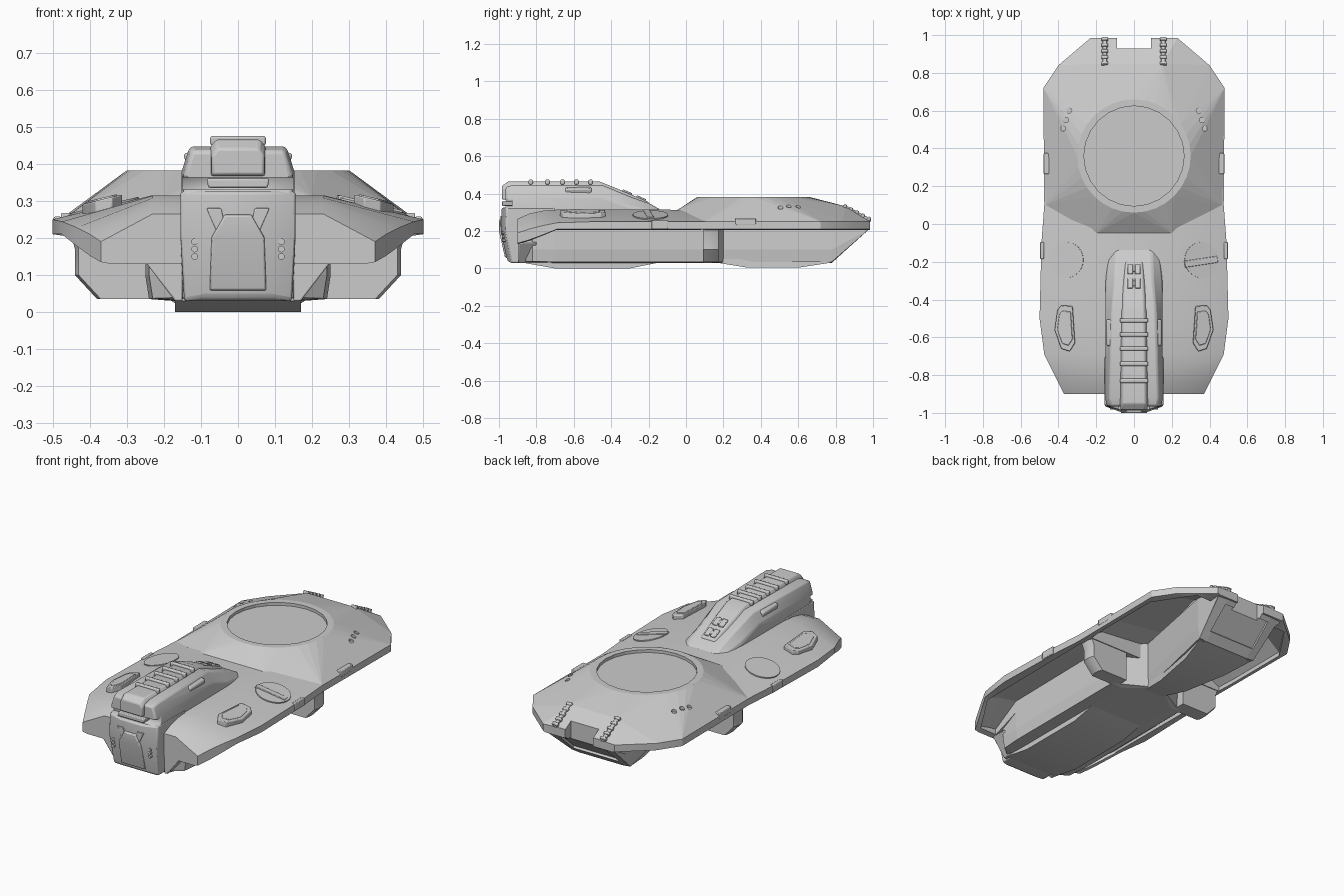
import bpy, bmesh, math

cube = bpy.data.objects.get("Cube")
if cube:
    bpy.data.objects.remove(cube)

grey = bpy.data.materials.new("hull_grey")
grey.use_nodes = True
grey.diffuse_color = (0.6, 0.6, 0.6, 1)
grey.node_tree.nodes["Principled BSDF"].inputs["Base Color"].default_value = (0.6, 0.6, 0.6, 1)
SIDES = ((1, "left"), (-1, "right"))


def finish(name, bm, bevel=0, angle=30):
    """Make the object; an angle of zero keeps it flat for clean cuts."""
    bmesh.ops.recalc_face_normals(bm, faces=bm.faces)
    me = bpy.data.meshes.new(name)
    bm.to_mesh(me)
    bm.free()
    me.materials.append(grey)
    ob = bpy.data.objects.new(name, me)
    bpy.context.collection.objects.link(ob)
    if angle:
        bpy.ops.object.select_all(action="DESELECT")
        ob.select_set(True)
        bpy.context.view_layer.objects.active = ob
        bpy.ops.object.shade_smooth_by_angle(angle=math.radians(angle))
    if bevel:
        m = ob.modifiers.new("soft_edges", "BEVEL")
        m.width, m.segments, m.limit_method = bevel, 2, "ANGLE"
    return ob


def loft(name, sections, mirror=True, **kw):
    """Skin (y, [(x, z)...]) cross-sections; half profiles are mirrored."""
    bm = bmesh.new()
    rings = []
    for y, pts in sections:
        ring = list(pts) + ([(-x, z) for x, z in reversed(pts) if x > 0] if mirror else [])
        rings.append([bm.verts.new((x, y, z)) for x, z in ring])
    n = len(rings[0])
    for a, b in zip(rings, rings[1:]):
        for i in range(n):
            j = (i + 1) % n
            bm.faces.new((a[i], a[j], b[j], b[i]))
    bm.faces.new(rings[0])
    bm.faces.new(rings[-1][::-1])
    return finish(name, bm, **kw)


def wrap(name, pts, mirror=False, **kw):
    """Convex solid around a few points."""
    bm = bmesh.new()
    for x, y, z in pts:
        bm.verts.new((x, y, z))
        if mirror:
            bm.verts.new((-x, y, z))
    bmesh.ops.convex_hull(bm, input=bm.verts)
    bmesh.ops.delete(bm, geom=[v for v in bm.verts if not v.link_faces], context="VERTS")
    bmesh.ops.dissolve_limit(bm, angle_limit=0.01, verts=bm.verts, edges=bm.edges)
    return finish(name, bm, **kw)


def box(name, centre, size, rot=(0, 0, 0), bevel=0.004, angle=30):
    bm = bmesh.new()
    bmesh.ops.create_cube(bm, size=1)
    bmesh.ops.scale(bm, vec=size, verts=bm.verts)
    ob = finish(name, bm, bevel, angle)
    ob.location, ob.rotation_euler = centre, rot
    return ob


def disc(name, centre, r, h, rot=(0, 0, 0), n=24, angle=30):
    bm = bmesh.new()
    bmesh.ops.create_cone(bm, cap_ends=True, segments=n, radius1=r, radius2=r, depth=h)
    ob = finish(name, bm, 0, angle)
    ob.location, ob.rotation_euler = centre, rot
    return ob


def cut(cutter, *targets):
    cutter.hide_render = True
    cutter.hide_set(True)
    cutter.display_type = "WIRE"
    for t in targets:
        m = t.modifiers.new("cut", "BOOLEAN")
        m.operation, m.solver, m.object = "DIFFERENCE", "EXACT", cutter


def deck_z(x):
    return 0.315 - 0.24 * max(0, abs(x) - 0.23)


# Armoured deck: y, rim x, crown z, rim top z, rim bottom z
deck = loft("deck", [(y, [(0, c), (min(0.23, 0.62 * x), c), (x, t), (x, b), (x * 0.93, b - 0.005), (0, b - 0.005)])
    for y, x, c, t, b in (
        (-0.9, 0.37, 0.265, 0.19, 0.135), (-0.84, 0.4, 0.292, 0.21, 0.152), (-0.77, 0.435, 0.308, 0.228, 0.178),
        (-0.69, 0.475, 0.314, 0.244, 0.21), (-0.5, 0.5, 0.315, 0.25, 0.21),
        (-0.1, 0.49, 0.315, 0.25, 0.21), (0.1, 0.475, 0.3, 0.25, 0.21),
        (0.72, 0.48, 0.3, 0.25, 0.21), (0.84, 0.4, 0.28, 0.25, 0.21),
        (0.985, 0.23, 0.255, 0.25, 0.21))], angle=25)

# Raised rear deck with the round turret seat
circle = [(0.3 * math.cos(i * math.tau / 32), 0.36 + 0.3 * math.sin(i * math.tau / 32), 0.382) for i in range(32)]
outline = [(0.2, -0.05), (0.47, 0.1), (0.48, 0.72), (0.4, 0.84), (0.23, 0.985)]
rear_deck = wrap("rear_deck", circle + [(s * x, y, z) for s, _ in SIDES for x, y in outline for z in (0.21, 0.25)]
    + [(s * 0.2, -0.05, 0.31) for s, _ in SIDES] + [(s * 0.15, 0.85, 0.333) for s, _ in SIDES], angle=0)
cut(disc("turret_seat_cutter", (0, 0.36, 0.41), 0.265, 0.09, angle=0), rear_deck)

# Central hull, narrowing behind the struts and widening to the transom
hull = loft("central_hull", [(y, [(0, t), (w, t), (w, max(0.1, b)), (w - 0.01, b + 0.005), (0.7 * w, b), (0, b)])
    for y, w, b, t in (
        (-0.89, 0.15, 0.035, 0.2), (-0.82, 0.24, 0.032, 0.25), (-0.7, 0.25, 0.03, 0.28), (0.1, 0.25, 0.03, 0.28),
        (0.2, 0.07, 0.03, 0.3), (0.78, 0.2, 0.03, 0.28), (0.98, 0.22, 0.21, 0.24))], angle=0)
loft("front_keel", [(y, [(0, 0.05), (0.17, 0.05), (0.17, z), (0, z)])
    for y, z in ((-0.87, 0.03), (-0.7, 0), (-0.3, 0), (-0.15, 0.03))])
loft("rear_keel", [(y, [(0, 0.05), (w, 0.05), (w, z), (0, z)])
    for y, w, z in ((0.17, 0.06, 0.03), (0.33, 0.09, 0.004), (0.6, 0.14, 0.004), (0.77, 0.18, 0.03))])

# Side wells, struts and rim fittings
for s, side in SIDES:
    def well(inner, x, top, mid, edge):
        return [(s * px, z) for px, z in ((inner, -0.1), (inner, top), (x * 0.83, mid), (x, edge), (x, -0.1))]
    cut(loft(side + "_front_well_cutter", [(-0.87, well(0.25, 0.355, 0.17, 0.165, 0.15)),
        (-0.7, well(0.25, 0.45, 0.27, 0.25, 0.22)), (0.1, well(0.25, 0.455, 0.28, 0.25, 0.23))],
        mirror=False, angle=0), deck)
    cut(loft(side + "_rear_well_cutter", [(0.18, well(0.05, 0.45, 0.3, 0.27, 0.23)),
        (0.3, well(0.05, 0.455, 0.33, 0.29, 0.23)), (0.68, well(0.15, 0.455, 0.33, 0.29, 0.23)),
        (0.9, well(0.19, 0.31, 0.25, 0.24, 0.225))], mirror=False, angle=0), deck, rear_deck)
    loft(side + "_strut", [(y, [(s * x, z) for x, z in ((0.2, 0.25), (0.46, 0.25), (0.44 - d, 0.17),
        (0.44 - d, 0.1), (0.38 - d, 0.035), (0.2, 0.035))])
        for y, d in ((0.09, 0.01), (0.11, 0), (0.15, 0), (0.175, 0.01))], mirror=False)
    box(side + "_rim_lug", (s * 0.487, -0.14, 0.235), (0.02, 0.09, 0.045))
    box(side + "_rim_lamp", (s * 0.463, 0.32, 0.25), (0.03, 0.11, 0.035))
    wrap(side + "_nose_bracket", [(s * x, y, z) for x, z in ((0.15, 0.03), (0.17, 0.03), (0.205, 0.09), (0.25, 0.135),
        (0.15, 0.2)) for y in (-0.895, -0.8)], bevel=0.004)

    # Deck hatches with an inset lid, and round access plates
    hatch = ((0.42, -0.56), (0.405, -0.455), (0.385, -0.43), (0.325, -0.435), (0.312, -0.63), (0.34, -0.675), (0.385, -0.66))
    for part, k, h in (("hatch", 1, 0.022), ("hatch_lid", 0.75, 0.026)):
        pts = [(0.365 + (x - 0.365) * k, -0.55 + (y + 0.55) * k) for x, y in hatch]
        wrap(side + "_" + part, [(s * x, y, deck_z(x) + z) for x, y in pts for z in (-0.01, h)], bevel=0.004)
    disc(side + "_access_plate", (s * 0.36, -0.19, deck_z(0.36) + 0.001), 0.095, 0.008, (0, s * 0.235, 0))
    for x, y in ((0.343, 0.6), (0.36, 0.55), (0.377, 0.505)):
        cut(disc(side + "_vent_hole_cutter", (s * x, y, 0.349), 0.014, 0.06, n=12, angle=0), rear_deck)

    # Rear hinge strips made of a rail and beads
    box(side + "_hinge_rail", (s * 0.155, 0.915, 0.293), (0.022, 0.165, 0.02), (-0.5, 0, 0))
    for i in range(5):
        box(side + "_hinge_bead", (s * 0.155, 0.85 + i * 0.032, 0.332 - i * 0.0168), (0.034, 0.018, 0.022), (-0.5, 0, 0))

    # Nose fittings
    for z in (0.15, 0.17, 0.19):
        disc(side + "_nose_bolt", (s * 0.117, -0.973, z), 0.009, 0.02, (math.pi / 2, 0, 0), 12)
    wrap(side + "_nose_louvre", [(s * x, y, z) for x, z in ((0.085, 0.28), (0.045, 0.28), (0.03, 0.2), (0.05, 0.2))
        for y in (-0.96, -0.992)], bevel=0.003)
    box(side + "_cab_pod", (s * 0.125, -0.575, 0.413), (0.035, 0.14, 0.04), (0, s * 0.35, 0), 0.008)

box("access_bar", (0.355, -0.2, deck_z(0.355) + 0.004), (0.18, 0.035, 0.012), (0, 0.235, 0.15), 0.003)

# Rear notch and recessed tail panel
cut(box("notch_cutter", (0, 1.03, 0.3), (0.18, 0.2, 0.24), bevel=0, angle=0), deck, rear_deck, hull)
cut(box("tail_panel_cutter", (0, 0.9, 0.115), (0.3, 0.17, 0.06), (math.radians(42), 0, 0), 0, 0), hull)

# Nose block
wrap("nose", [(0.155, -0.96, 0.325), (0.155, -0.965, 0.2), (0.145, -0.935, 0.03), (0.085, -0.99, 0.2), (0.09, -0.955, 0.04),
    (0.07, -0.985, 0.325), (0.155, -0.7, 0.325), (0.15, -0.7, 0.03)], mirror=True, bevel=0.008)
wrap("nose_plate", [(0.05, -0.9, 0.28), (0.085, -0.9, 0.2), (0.085, -0.9, 0.05), (0.035, -1.0, 0.26),
    (0.07, -1.0, 0.2), (0.075, -0.968, 0.06)], mirror=True, bevel=0.004)

# Cab: y, roof half width, roof z, side half width, shoulder z
cab = loft("cab", [(y, [(0, t), (w, t), (sw, m), (sw, 0.26), (0, 0.26)]) for y, w, t, sw, m in (
    (-0.965, 0.125, 0.435, 0.145, 0.37), (-0.92, 0.13, 0.447, 0.152, 0.38), (-0.45, 0.115, 0.447, 0.152, 0.38),
    (-0.3, 0.1, 0.385, 0.15, 0.33), (-0.19, 0.095, 0.345, 0.14, 0.31), (-0.13, 0.09, 0.31, 0.12, 0.29))], bevel=0.01)
cut(box("visor_gap_cutter", (0, -1.0, 0.347), (0.4, 0.14, 0.032), bevel=0), cab)
loft("spine", [(y, [(0, t), (w - 0.015, t), (w, t - 0.02), (w, b), (0, b)]) for y, w, t, b in (
    (-0.985, 0.07, 0.44, 0.37), (-0.95, 0.075, 0.465, 0.365), (-0.46, 0.068, 0.464, 0.4),
    (-0.38, 0.065, 0.432, 0.36), (-0.2, 0.055, 0.355, 0.3))], bevel=0.006)
wrap("visor_lip", [(0.085, -0.985, 0.36), (0.08, -0.985, 0.335), (0.085, -0.9, 0.36), (0.08, -0.9, 0.335)],
    mirror=True, bevel=0.005)
for y in (-0.83, -0.74, -0.66, -0.585, -0.51):
    box("spine_rib", (0, y, 0.462), (0.15, 0.022, 0.026), bevel=0.006)
for y, z in ((-0.315, 0.406), (-0.24, 0.374)):
    for x in (-0.02, 0.02):
        box("spine_vent", (x, y, z), (0.03, 0.055, 0.014), (-0.41, 0, 0), 0.004)
    box("spine_vent_bridge", (0, y, z), (0.04, 0.03, 0.012), (-0.41, 0, 0), 0.003)
